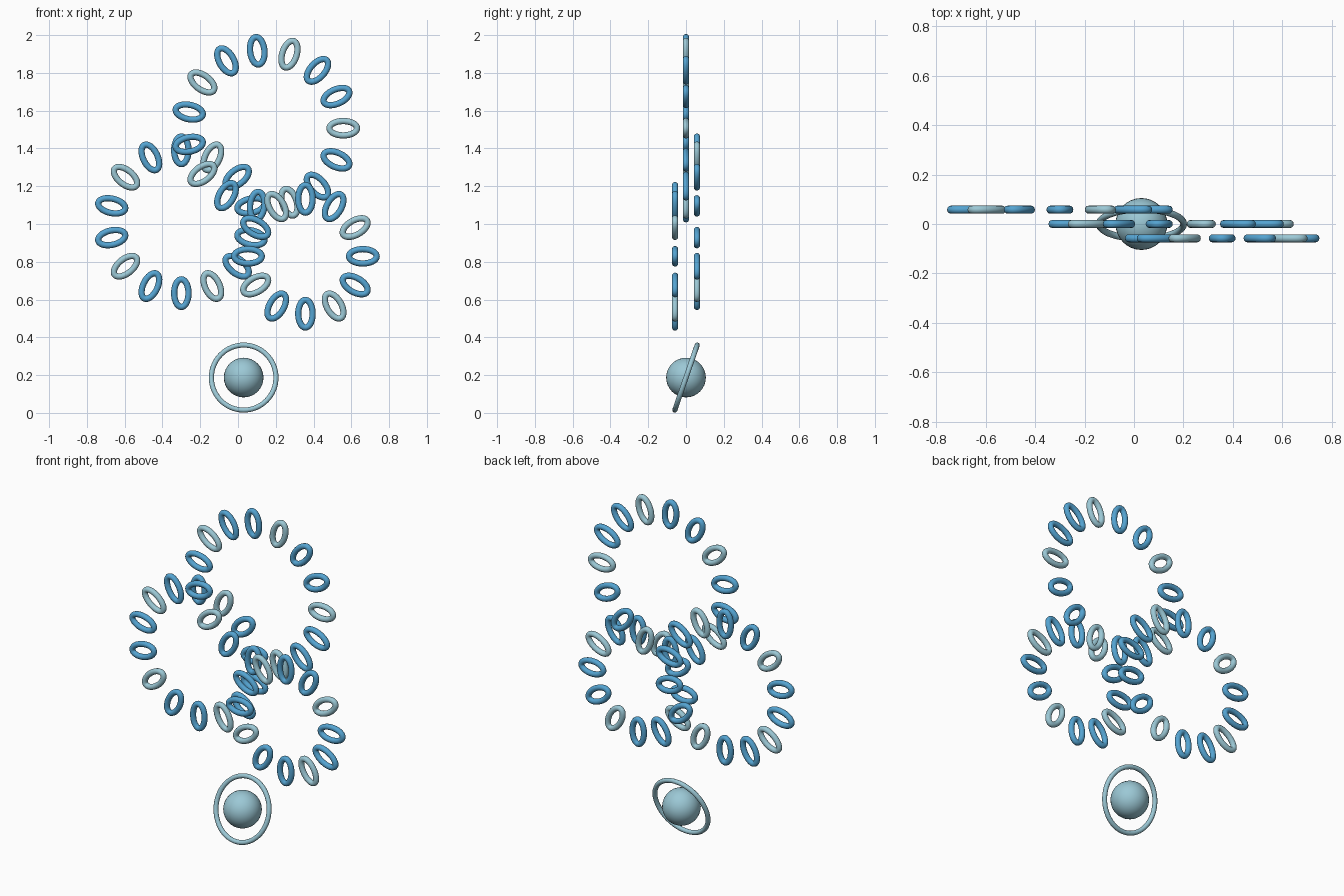
import bpy, bmesh
from math import sin, cos, pi, hypot, radians

if "Cube" in bpy.data.objects:
    bpy.data.objects.remove(bpy.data.objects["Cube"])


def material(name, rgb):
    m = bpy.data.materials.new(name)
    m.diffuse_color = (*rgb, 1)
    m.use_nodes = True
    m.node_tree.nodes["Principled BSDF"].inputs["Base Color"].default_value = m.diffuse_color
    return m


blue = material("mid blue", (0.09, 0.37, 0.64))
pale = material("pale blue", (0.33, 0.58, 0.67))


def oval_tube(name, a, b, r, mat, n=40, m=12):
    """Round tube swept along an ellipse in the XZ plane."""
    bm = bmesh.new()
    rows = []
    for i in range(n):
        t = 2 * pi * i / n
        nx, nz = b * cos(t), a * sin(t)
        k = hypot(nx, nz)
        nx, nz = nx / k, nz / k
        row = []
        for j in range(m):
            u = 2 * pi * j / m
            row.append(bm.verts.new((a * cos(t) + nx * r * cos(u), r * sin(u),
                                     b * sin(t) + nz * r * cos(u))))
        rows.append(row)
    for i in range(n):
        for j in range(m):
            p, q = rows[i], rows[(i + 1) % n]
            f = bm.faces.new((p[j], p[(j + 1) % m], q[(j + 1) % m], q[j]))
            f.smooth = True
    bmesh.ops.recalc_face_normals(bm, faces=bm.faces)
    me = bpy.data.meshes.new(name)
    bm.to_mesh(me)
    bm.free()
    me.materials.append(mat)
    return me


def place(name, mesh, loc, rot=(0, 0, 0)):
    ob = bpy.data.objects.new(name, mesh)
    ob.location = loc
    ob.rotation_euler = rot
    bpy.context.collection.objects.link(ob)
    return ob


# Chain links: long axis along X, repeated radially
blue_link = oval_tube("blue_link", 0.073, 0.038, 0.0165, blue)
pale_link = oval_tube("pale_link", 0.073, 0.038, 0.0165, pale)

# Three wreaths: name, centre x, y, z, radius, link count, first angle, pale offset
wreaths = [
    ("top_wreath", 0.145, 0.0, 1.507, 0.412, 15, 0.0, 0),
    ("left_wreath", -0.30, 0.058, 1.012, 0.378, 14, pi / 14, 2),
    ("right_wreath", 0.357, -0.058, 0.829, 0.304, 12, 0.0, 1),
]
for name, cx, cy, cz, rad, count, start, offset in wreaths:
    for i in range(count):
        t = start + 2 * pi * i / count
        mesh = pale_link if i % 3 == offset else blue_link
        place(f"{name}_link_{i + 1}", mesh,
              (cx + rad * cos(t), cy, cz + rad * sin(t)), (0, -t, 0))

# Pendant ball
bpy.ops.mesh.primitive_uv_sphere_add(segments=32, ring_count=16, radius=0.105,
                                     location=(0.03, 0, 0.187))
ball = bpy.context.object
ball.name = "pendant_ball"
ball.data.materials.append(pale)
bpy.ops.object.shade_smooth()

# Tilted hoop around the ball, top leaning to the back
hoop = oval_tube("pendant_hoop", 0.171, 0.182, 0.0135, pale, n=64)
place("pendant_hoop", hoop, (0.03, 0, 0.187), (radians(-19), 0, 0))
